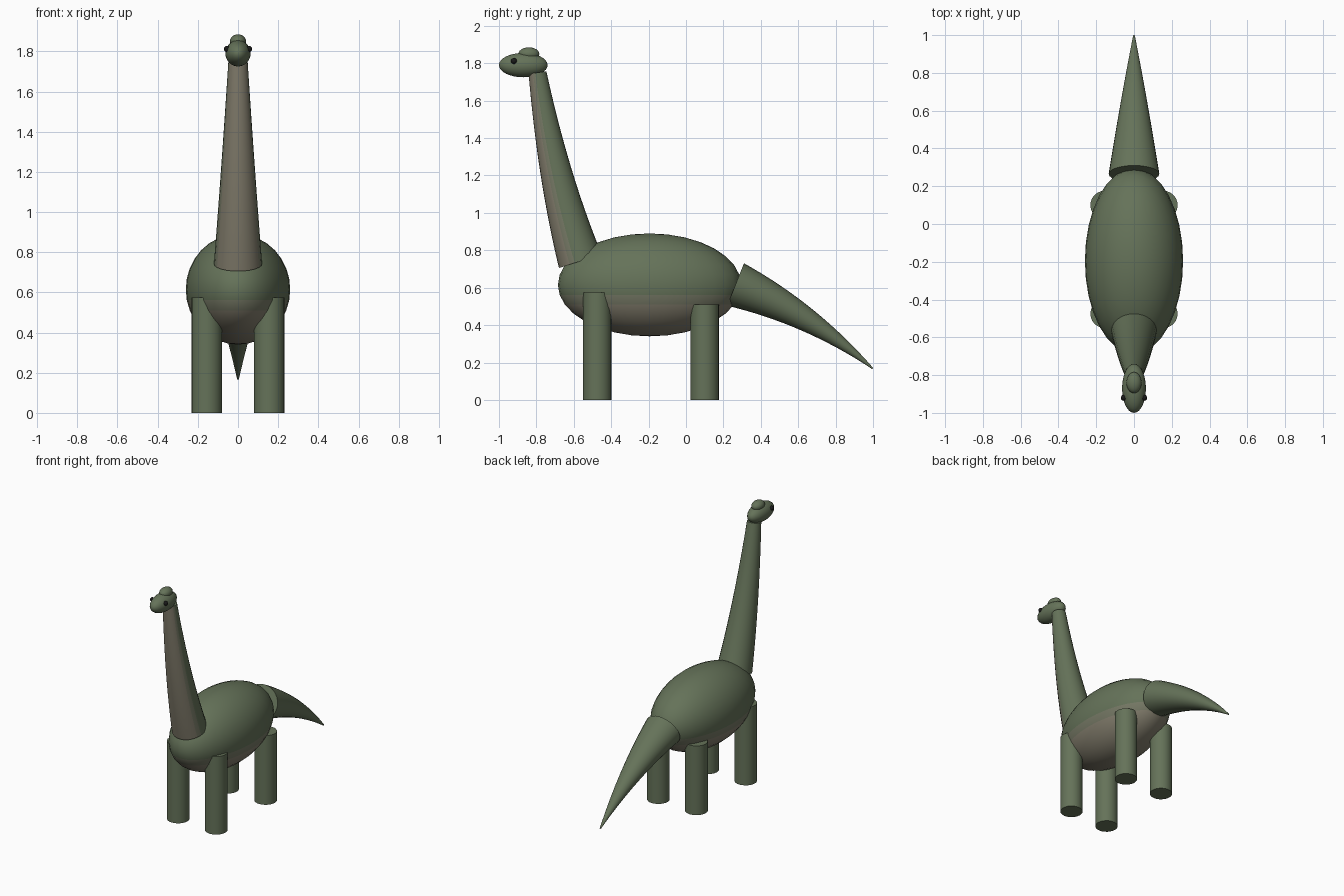
import bpy, bmesh, math
from mathutils import Vector

if "Cube" in bpy.data.objects:
    bpy.data.objects.remove(bpy.data.objects["Cube"])


def make_mat(name, rgb):
    m = bpy.data.materials.new(name)
    m.diffuse_color = (*rgb, 1)
    m.use_nodes = True
    m.node_tree.nodes["Principled BSDF"].inputs["Base Color"].default_value = m.diffuse_color
    return m


SKIN = make_mat("skin_green", (0.13, 0.17, 0.10))
BLEND = make_mat("skin_blend", (0.18, 0.19, 0.13))
PALE = make_mat("skin_pale", (0.23, 0.21, 0.155))
DARK = make_mat("eye_black", (0.01, 0.01, 0.01))


def finish(ob, name, mats):
    ob.name = name
    for m in mats:
        ob.data.materials.append(m)
    bpy.ops.object.select_all(action='DESELECT')
    ob.select_set(True)
    bpy.context.view_layer.objects.active = ob
    bpy.ops.object.shade_smooth_by_angle(angle=math.radians(40))
    return ob


def ellipsoid(name, loc, radii, mats, segs=32, rings=16):
    bpy.ops.mesh.primitive_uv_sphere_add(segments=segs, ring_count=rings, radius=1, location=loc)
    ob = bpy.context.object
    ob.scale = radii
    bpy.ops.object.transform_apply(location=False, rotation=False, scale=True)
    return finish(ob, name, mats)


def tapered_tube(name, start, mid, end, r0, r1, mats, widen=1.0, segs=24, steps=16):
    """Tapered tube in the x = 0 plane along a curve through three (y, z) points."""
    a, m, b = Vector(start), Vector(mid), Vector(end)
    c = 2 * m - (a + b) / 2
    bm = bmesh.new()
    rows = []
    for i in range(steps + 1):
        t = i / steps
        p = a * (1 - t) ** 2 + c * 2 * t * (1 - t) + b * t * t
        d = ((c - a) * (1 - t) + (b - c) * t).normalized()
        r = r0 + (r1 - r0) * t
        row = []
        for k in range(segs):
            w = 2 * math.pi * k / segs
            s = r * math.sin(w)
            row.append(bm.verts.new((r * widen * math.cos(w), p.x - d.y * s, p.y + d.x * s)))
        rows.append(row)
    for lo, hi in zip(rows, rows[1:]):
        for k in range(segs):
            n = (k + 1) % segs
            bm.faces.new((lo[k], lo[n], hi[n], hi[k]))
    bm.faces.new(rows[0])
    bm.faces.new(rows[-1])
    bmesh.ops.recalc_face_normals(bm, faces=bm.faces)
    me = bpy.data.meshes.new(name)
    bm.to_mesh(me)
    bm.free()
    ob = bpy.data.objects.new(name, me)
    bpy.context.collection.objects.link(ob)
    return finish(ob, name, mats)


# Body with a pale belly
body = ellipsoid("body", (0, -0.195, 0.615), (0.26, 0.49, 0.275), [SKIN, BLEND, PALE])
for f in body.data.polygons:
    f.material_index = 2 if f.center.z < -0.10 else 1 if f.center.z < -0.055 else 0

# Neck with a pale throat
neck = tapered_tube("neck", (-0.565, 0.742), (-0.695, 1.22), (-0.794, 1.75),
                    0.12, 0.048, [SKIN, BLEND, PALE])
for f in neck.data.polygons:
    f.material_index = 2 if f.normal.y < -0.55 else 1 if f.normal.y < -0.15 else 0

# Tail
tapered_tube("tail", (0.265, 0.617), (0.65, 0.425), (0.998, 0.168),
             0.122, 0.004, [SKIN], widen=1.1)

# Head and crest
ellipsoid("head", (0, -0.87, 1.79), (0.063, 0.13, 0.065), [SKIN])
ellipsoid("head_crest", (0, -0.84, 1.85), (0.04, 0.056, 0.035), [SKIN], 24, 12)

# Eyes and legs, mirrored left and right
for side, sx in (("left", 1), ("right", -1)):
    ellipsoid(side + "_eye", (sx * 0.054, -0.92, 1.812), (0.016,) * 3, [DARK], 16, 8)
    for place, y, top in (("front", -0.475, 0.575), ("back", 0.1, 0.51)):
        bpy.ops.mesh.primitive_cylinder_add(vertices=24, radius=0.076, depth=top,
                                            location=(sx * 0.155, y, top / 2))
        finish(bpy.context.object, f"{place}_{side}_leg", [SKIN])
